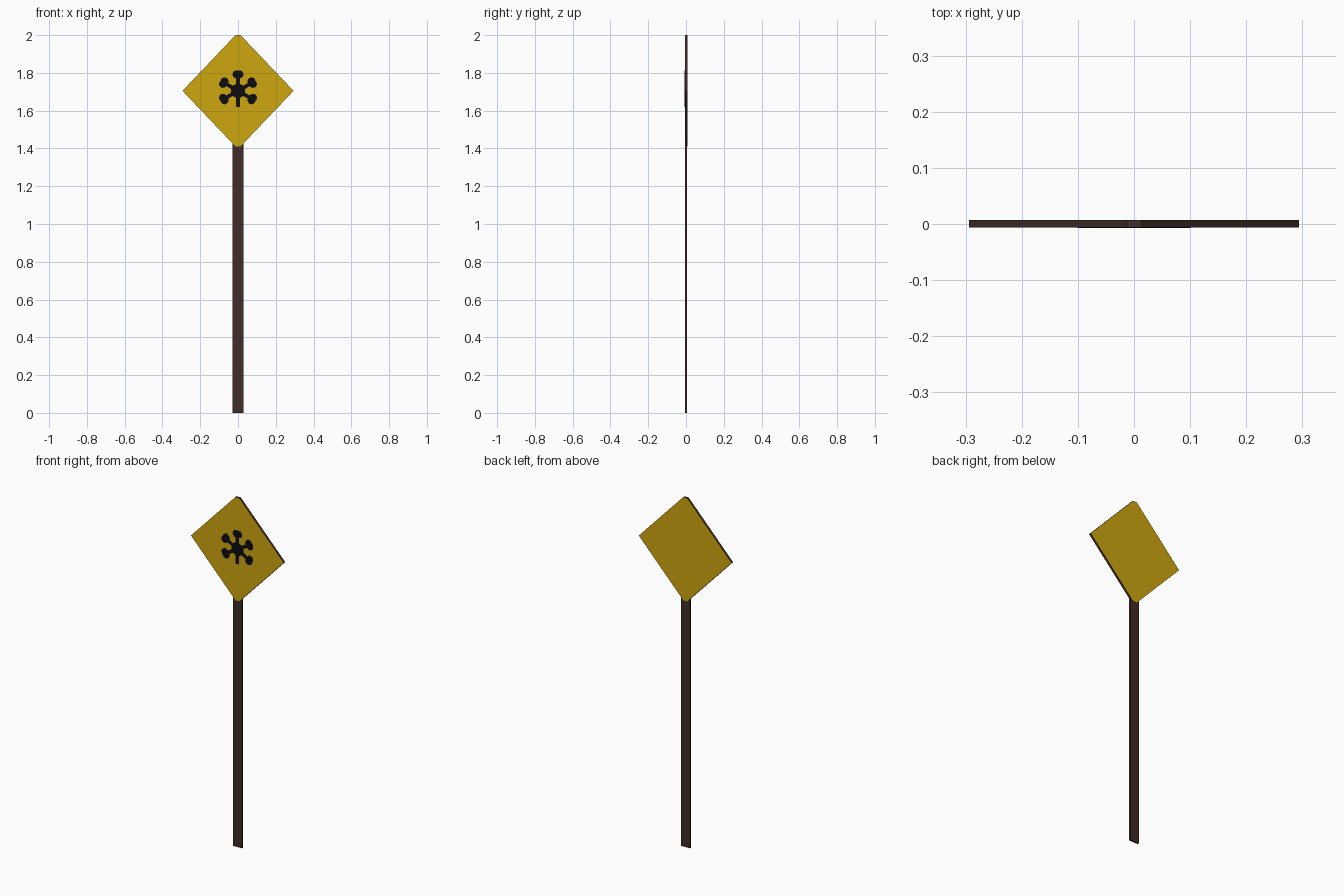
import bpy, bmesh, math
from mathutils import Vector

if "Cube" in bpy.data.objects:
    bpy.data.objects.remove(bpy.data.objects["Cube"])


def material(name, rgb):
    m = bpy.data.materials.new(name)
    m.diffuse_color = (*rgb, 1)
    m.use_nodes = True
    m.node_tree.nodes["Principled BSDF"].inputs["Base Color"].default_value = m.diffuse_color
    return m


YELLOW = material("sign yellow", (0.62, 0.38, 0.005))
BROWN = material("dark brown", (0.052, 0.026, 0.020))
BLACK = material("symbol black", (0.004, 0.004, 0.004))


def add_prism(bm, outline, y0, y1):
    """Extrude an x-z outline (counter-clockwise from the front) from y0 to y1."""
    face = bm.faces.new([bm.verts.new((x, y0, z)) for x, z in outline])
    ext = bmesh.ops.extrude_face_region(bm, geom=[face], use_keep_orig=True)
    verts = [g for g in ext["geom"] if isinstance(g, bmesh.types.BMVert)]
    bmesh.ops.translate(bm, verts=verts, vec=(0, y1 - y0, 0))


def finish(bm, name, mats):
    bmesh.ops.recalc_face_normals(bm, faces=bm.faces[:])
    me = bpy.data.meshes.new(name)
    bm.to_mesh(me)
    bm.free()
    for m in mats:
        me.materials.append(m)
    ob = bpy.data.objects.new(name, me)
    bpy.context.collection.objects.link(ob)
    return ob


# Post: flat board running up into the panel
bm = bmesh.new()
add_prism(bm, [(-0.028, 0), (0.028, 0), (0.028, 1.435), (-0.028, 1.435)], -0.005, 0.005)
finish(bm, "post", [BROWN])

# Diamond panel with blunt top and bottom tips; yellow faces, brown rim
CZ, R, T = 1.705, 0.295, 0.013
bm = bmesh.new()
add_prism(bm, [(-T, CZ - R), (T, CZ - R), (R - 0.001, CZ), (T, CZ + R),
               (-T, CZ + R), (-R + 0.001, CZ)], -0.0058, 0.007)
bm.normal_update()
for f in bm.faces:
    f.material_index = 0 if abs(f.normal.y) > 0.9 else 1
finish(bm, "sign_panel", [YELLOW, BROWN])

# Symbol: thin plate with a round hub, six arms, and round knobs on five of them
FRONT, BACK = -0.007, -0.005


def disc(bm, x, z, r, n=16):
    add_prism(bm, [(x + r * math.cos(2 * math.pi * i / n),
                    z + r * math.sin(2 * math.pi * i / n)) for i in range(n)], FRONT, BACK)


bm = bmesh.new()
disc(bm, 0, CZ, 0.038, 20)
for k in range(6):
    a = math.radians(90 + 60 * k)
    d, s = Vector((math.cos(a), math.sin(a))), Vector((-math.sin(a), math.cos(a)))
    c = Vector((0, CZ))
    w = 0.010
    add_prism(bm, [c - s * w, c + d * 0.085 - s * w, c + d * 0.085 + s * w, c + s * w],
              FRONT, BACK)
    if k != 3:
        # knob made of two overlapping lobes
        for side in (-1, 1):
            p = c + d * 0.087 + s * 0.008 * side
            disc(bm, p.x, p.y, 0.021)
finish(bm, "symbol", [BLACK])
